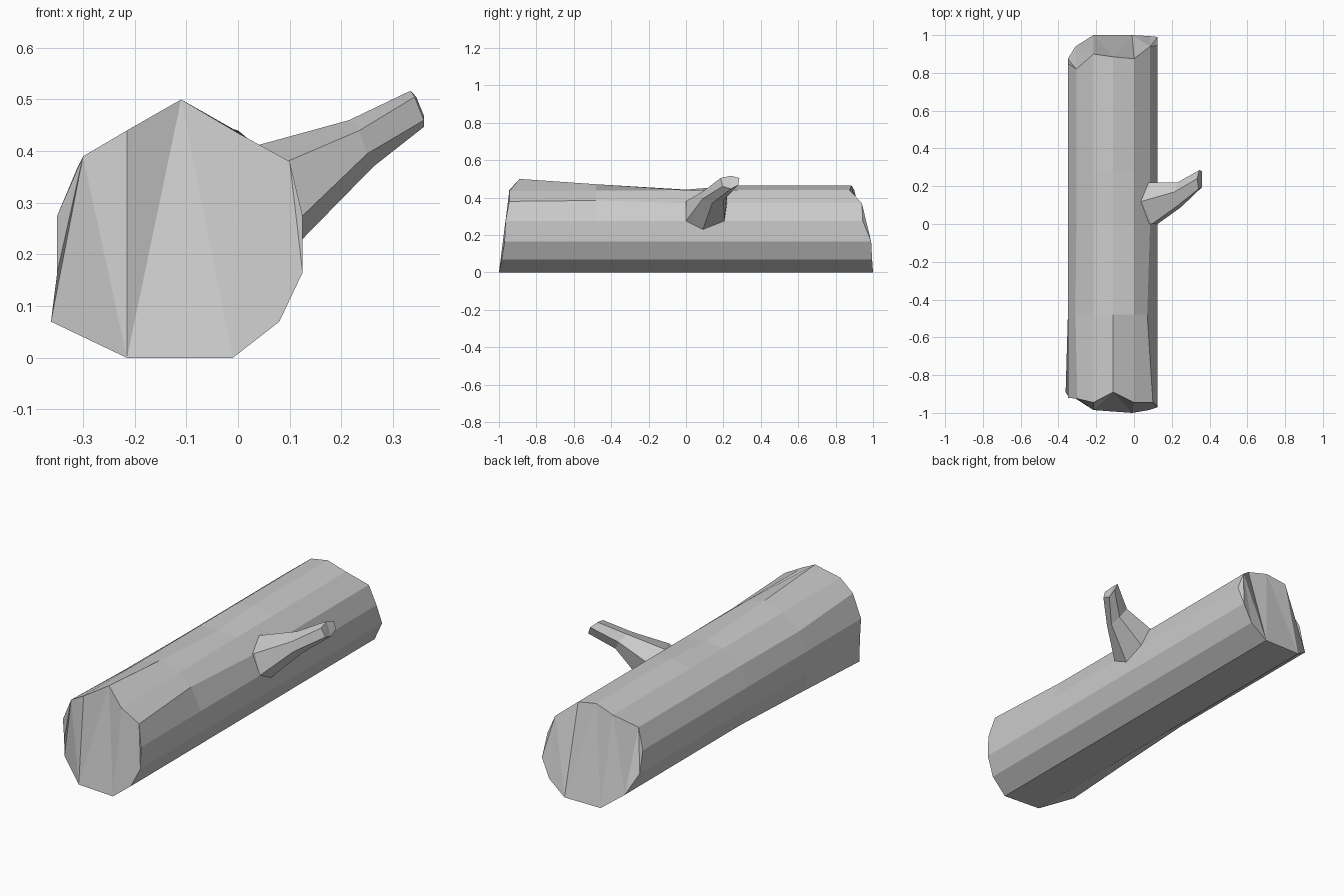
import bpy
import bmesh
from mathutils import Vector

if "Cube" in bpy.data.objects:
    bpy.data.objects.remove(bpy.data.objects["Cube"])


def loft(name, rings):
    """Skin closed rings of equal length and cap both ends."""
    bm = bmesh.new()
    loops = [[bm.verts.new(p) for p in ring] for ring in rings]
    n = len(loops[0])
    for a, b in zip(loops, loops[1:]):
        for i in range(n):
            j = (i + 1) % n
            bm.faces.new((a[i], a[j], b[j], b[i]))
    caps = [bm.faces.new(loops[0]), bm.faces.new(loops[-1])]
    bmesh.ops.triangulate(bm, faces=caps)
    bmesh.ops.recalc_face_normals(bm, faces=bm.faces)
    mesh = bpy.data.meshes.new(name)
    bm.to_mesh(mesh)
    bm.free()
    obj = bpy.data.objects.new(name, mesh)
    bpy.context.collection.objects.link(obj)
    return obj


# Log cross-section (x, z), clockwise from the ridge
section = [(-.11, .465), (0, .44), (.085, .37), (.125, .275), (.125, .165),
           (.08, .07), (-.01, 0), (-.215, 0), (-.31, .07), (-.35, .165),
           (-.35, .275), (-.305, .37), (-.215, .44)]
# Points that bulge out at the front end
front = list(section)
front[0], front[1], front[2] = (-.11, .50), (0, .435), (.10, .38)
front[8], front[11] = (-.362, .07), (-.30, .39)
# Slightly sunken ridge around the branch
middle = list(section)
middle[0] = (-.11, .443)
halfway = [((a[0] + b[0]) / 2, (a[1] + b[1]) / 2) for a, b in zip(front, middle)]
halfway[2], halfway[11] = (.07, .385), (-.31, .37)

# Ragged saw cuts: y of each section point at the two ends
front_y = [-.89, -.945, -.945, -.965, -.97, -.985, -1, -.985, -.89,
           -.91, -.92, -.925, -.945]
back_y = [.885, .875, .94, .945, .99, .995, 1, 1, .94,
          .875, .85, .82, .90]


def ring(profile, ys):
    return [(x, y, z) for (x, z), y in zip(profile, ys)]


loft("log", [ring(front, front_y), ring(halfway, [-.48] * 13),
             ring(middle, [0] * 13), ring(section, [.28] * 13),
             ring(section, back_y)])

# Branch stub: hexagonal rings from the bark to the tip
base = [(.095, 0, .38), (.125, 0, .275), (.125, .09, .23),
        (.125, .205, .275), (.085, .22, .38), (.04, .12, .412)]
bend = [(.235, .10, .44), (.25, .09, .395), (.262, .14, .37),
        (.26, .20, .385), (.23, .22, .435), (.215, .17, .46)]
tip = [(.342, .185, .505), (.36, .195, .46), (.36, .24, .447),
       (.36, .28, .468), (.345, .285, .505), (.334, .24, .517)]
root = [Vector(p) + Vector((-.06, 0, -.03)) for p in base]
loft("branch_stub", [root, base, bend, tip])
